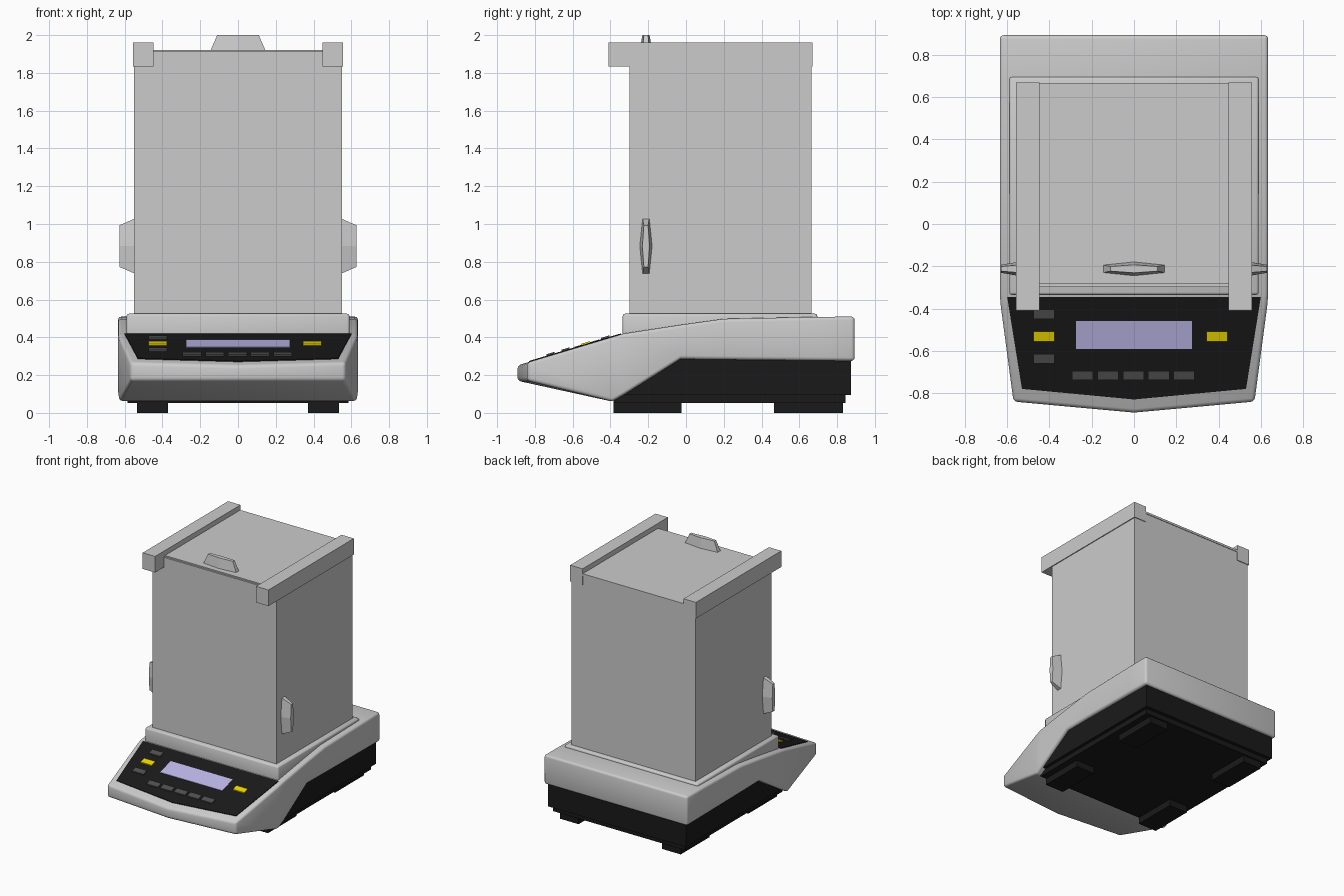
import bpy, bmesh, math

if "Cube" in bpy.data.objects:
    bpy.data.objects.remove(bpy.data.objects["Cube"])

def mat(name, c):
    m = bpy.data.materials.new(name)
    m.diffuse_color = (*c, 1)
    m.use_nodes = True
    m.node_tree.nodes["Principled BSDF"].inputs["Base Color"].default_value = m.diffuse_color
    return m

BLACK = mat("black", (0.01, 0.01, 0.01))
DARK = mat("dark_grey", (0.08, 0.08, 0.08))
YELLOW = mat("yellow", (0.85, 0.68, 0.0))
LILAC = mat("lilac", (0.5, 0.47, 0.8))

def mesh(name, verts, faces, m=None, bevel=0, seg=2):
    me = bpy.data.meshes.new(name)
    bm = bmesh.new()
    vs = [bm.verts.new(v) for v in verts]
    for f in faces:
        bm.faces.new([vs[i] for i in f])
    bmesh.ops.recalc_face_normals(bm, faces=bm.faces)
    bm.to_mesh(me)
    bm.free()
    ob = bpy.data.objects.new(name, me)
    bpy.context.collection.objects.link(ob)
    if m:
        me.materials.append(m)
    if bevel:
        b = ob.modifiers.new("bevel", 'BEVEL')
        b.width, b.segments, b.limit_method = bevel, seg, 'ANGLE'
        b.angle_limit = math.radians(35)
    return ob

def prism(name, low, high, m=None, bevel=0):
    """Solid between two matching outlines."""
    n = len(low)
    faces = [range(n), range(n, 2 * n)]
    faces += [(i, (i + 1) % n, n + (i + 1) % n, n + i) for i in range(n)]
    return mesh(name, low + high, faces, m, bevel)

def box(name, x0, x1, y0, y1, z0, z1, m=None, bevel=0):
    pts = [(x0, y0), (x1, y0), (x1, y1), (x0, y1)]
    return prism(name, [(x, y, z0) for x, y in pts], [(x, y, z1) for x, y in pts], m, bevel)

def deck(y):
    """Height of the sloping console."""
    return 0.42 + (y + 0.33) * 0.30

def slab(name, pts, lo, hi, m):
    """Flat piece lying on the sloping console."""
    return prism(name, [(x, y, deck(y) + lo) for x, y in pts],
                 [(x, y, deck(y) + hi) for x, y in pts], m)

def key(name, x, y, w, d, m, hi=0.013):
    return slab(name, [(x - w, y - d), (x + w, y - d), (x + w, y + d), (x - w, y + d)], 0, hi, m)

# Housing shell: stations of (y, half width, top z, bottom z, point at centre)
stations = [(-0.84, 0.57, None, 0.17, 0.052), (-0.39, 0.63, None, 0.06, 0),
            (-0.33, 0.635, 0.42, 0.095, 0), (-0.03, 0.635, 0.466, 0.285, 0),
            (0.20, 0.635, 0.498, 0.282, 0), (0.69, 0.635, 0.508, 0.277, 0),
            (0.893, 0.635, 0.51, 0.275, 0)]
verts, faces = [], []
for y, w, zt, zb, tip in stations:
    for x, top in ((-w, 0), (-w, 1), (0, 1), (w, 1), (w, 0), (0, 0)):
        yy = y - (tip if x == 0 else 0)
        verts.append((x, yy, (zt or deck(yy)) if top else zb))
for s in range(len(stations) - 1):
    a, b = s * 6, s * 6 + 6
    faces += [(a + i, a + (i + 1) % 6, b + (i + 1) % 6, b + i) for i in range(6)]
for a in (0, len(verts) - 6):
    faces += [(a, a + 1, a + 2, a + 5), (a + 2, a + 3, a + 4, a + 5)]
shell = mesh("housing_shell", verts, faces, bevel=0.018, seg=3)

# Plinth under the draft chamber
plinth = box("chamber_plinth", -0.59, 0.59, -0.335, 0.695, 0.36, 0.525, bevel=0.012)

# Black underbody and feet
box("underbody", -0.61, 0.61, -0.36, 0.873, 0.095, 0.32, BLACK)
box("bottom_plate", -0.585, 0.585, -0.385, 0.845, 0.053, 0.1, BLACK)
for sx, side in ((-1, "left"), (1, "right")):
    for y0, y1, pos in ((-0.385, -0.025, "front"), (0.465, 0.83, "back")):
        xs = sorted((sx * 0.37, sx * 0.535))
        box(f"{pos}_{side}_foot", *xs, y0, y1, 0, 0.06, BLACK)

# Console panel, display and keys
slab("console_panel", [(0.60, -0.345), (-0.60, -0.345), (-0.53, -0.78), (0, -0.83), (0.53, -0.78)],
     -0.02, 0.005, BLACK)
key("display", 0, -0.525, 0.275, 0.066, LILAC, 0.008)
key("left_yellow_key", -0.425, -0.532, 0.05, 0.023, YELLOW)
key("right_yellow_key", 0.393, -0.532, 0.05, 0.023, YELLOW)
for y, n in ((-0.427, "upper"), (-0.638, "lower")):
    key(n + "_side_key", -0.425, y, 0.05, 0.022, DARK)
for i in range(5):
    key(f"row_key_{i + 1}", -0.243 + i * 0.12, -0.717, 0.05, 0.022, DARK)

# Draft chamber panes
box("front_pane", -0.55, 0.55, -0.298, -0.283, 0.52, 1.912)
box("back_pane", -0.55, 0.55, 0.65, 0.664, 0.52, 1.912)
box("top_pane", -0.45, 0.45, -0.285, 0.668, 1.905, 1.922)
for sx, side in ((-1, "left"), (1, "right")):
    box(side + "_pane", *sorted((sx * 0.538, sx * 0.55)), -0.285, 0.655, 0.52, 1.9)
    box(side + "_top_rail", *sorted((sx * 0.447, sx * 0.557)), -0.41, 0.67, 1.833, 1.962)

# Lens-shaped tapered handles on the three sliding panes
def handle(name, loc, ry):
    def ring(l, e, c, z):
        return [(-l, -e, z), (0, -c, z), (l, -e, z), (l, e, z), (0, c, z), (-l, e, z)]
    base, mid = ring(0.145, 0.018, 0.033, 0), ring(0.11, 0.011, 0.019, 0.08)
    ob = prism(name, base, mid)
    ob.location, ob.rotation_euler = loc, (0, ry, 0)

handle("top_handle", (0, -0.212, 1.92), 0)
handle("right_handle", (0.548, -0.212, 0.883), math.pi / 2)
handle("left_handle", (-0.548, -0.212, 0.883), -math.pi / 2)

# Smooth shading on the moulded parts
bpy.ops.object.select_all(action='DESELECT')
for ob in (shell, plinth):
    ob.select_set(True)
bpy.context.view_layer.objects.active = shell
bpy.ops.object.shade_smooth_by_angle(angle=math.radians(60))
for ob in (shell, plinth):
    for e in ob.data.edges:
        e.use_edge_sharp = False
    ob.data.polygons.foreach_set("use_smooth", [True] * len(ob.data.polygons))
